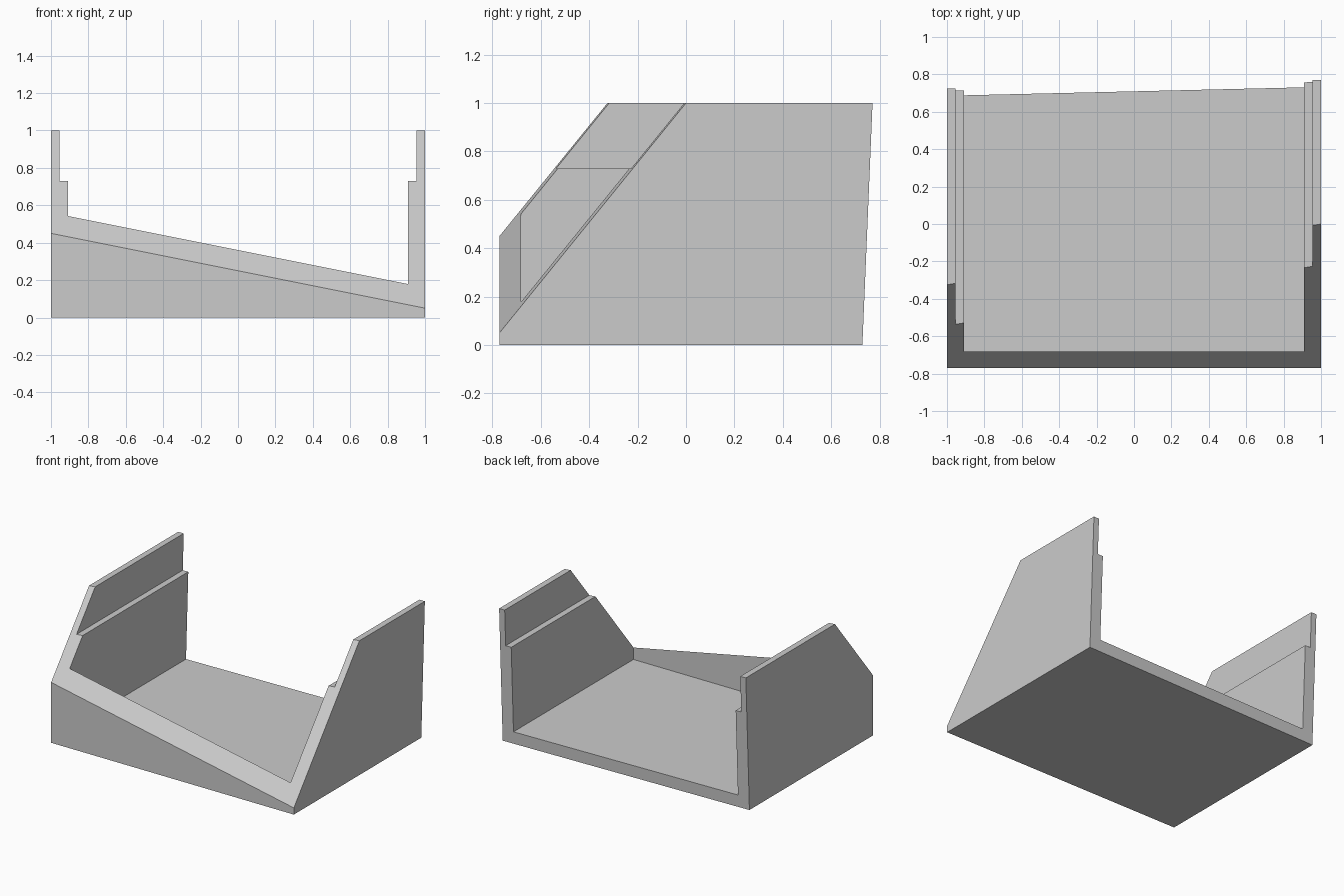
import bpy, bmesh
from mathutils import Vector

cube = bpy.data.objects.get("Cube")
if cube:
    bpy.data.objects.remove(cube, do_unlink=True)

FRONT, WALL = -0.771, 0.09

grey = bpy.data.materials.new("light grey")
grey.use_nodes = True
grey.diffuse_color = (0.6, 0.6, 0.6, 1)
grey.node_tree.nodes["Principled BSDF"].inputs["Base Color"].default_value = (0.6, 0.6, 0.6, 1)


def prism(name, profile, y0, y1):
    """Extrude an (x, z) profile along y from y0 to y1."""
    bm = bmesh.new()
    face = bm.faces.new([bm.verts.new((x, y0, z)) for x, z in profile])
    ext = bmesh.ops.extrude_face_region(bm, geom=[face])["geom"]
    verts = [v for v in ext if isinstance(v, bmesh.types.BMVert)]
    bmesh.ops.translate(bm, verts=verts, vec=(0, y1 - y0, 0))
    bmesh.ops.recalc_face_normals(bm, faces=bm.faces)
    mesh = bpy.data.meshes.new(name)
    bm.to_mesh(mesh)
    bm.free()
    mesh.materials.append(grey)
    obj = bpy.data.objects.new(name, mesh)
    bpy.context.collection.objects.link(obj)
    return obj


def slice_off(obj, point, normal):
    """Cut away everything on the normal side of a plane and cap the cut."""
    bm = bmesh.new()
    bm.from_mesh(obj.data)
    cut = bmesh.ops.bisect_plane(bm, geom=bm.verts[:] + bm.edges[:] + bm.faces[:],
                                 plane_co=point, plane_no=normal, clear_outer=True)
    edges = [e for e in cut["geom_cut"] if isinstance(e, bmesh.types.BMEdge)]
    bmesh.ops.holes_fill(bm, edges=edges, sides=0)
    bmesh.ops.recalc_face_normals(bm, faces=bm.faces)
    bm.to_mesh(obj.data)
    bm.free()


# Solid block with a tilted front slope and a skewed, leaning back
tray = prism("open_tray", [(-1, 0), (1, 0), (1, 1), (-1, 1)], FRONT, 1.0)
slice_off(tray, Vector((1, FRONT, 0.05)), Vector((0.2, -1.232, 1)))
slice_off(tray, Vector((1, 0.729, 0)), Vector((-0.0235, 1, -0.042)))

# Stepped channel, open at the top and back, leaving floor, front lip and side walls
right_half = [(0.91, WALL), (0.91, 0.73), (0.955, 0.73), (0.955, 1.2)]
left_half = [(-x, z) for x, z in reversed(right_half)]
channel = prism("channel_cutter", right_half + left_half, FRONT + WALL, 1.2)
channel.hide_render = True

mod = tray.modifiers.new("channel", 'BOOLEAN')
mod.operation = 'DIFFERENCE'
mod.solver = 'EXACT'
mod.object = channel
bpy.context.view_layer.objects.active = tray
bpy.ops.object.modifier_apply(modifier=mod.name)
bpy.data.objects.remove(channel, do_unlink=True)
